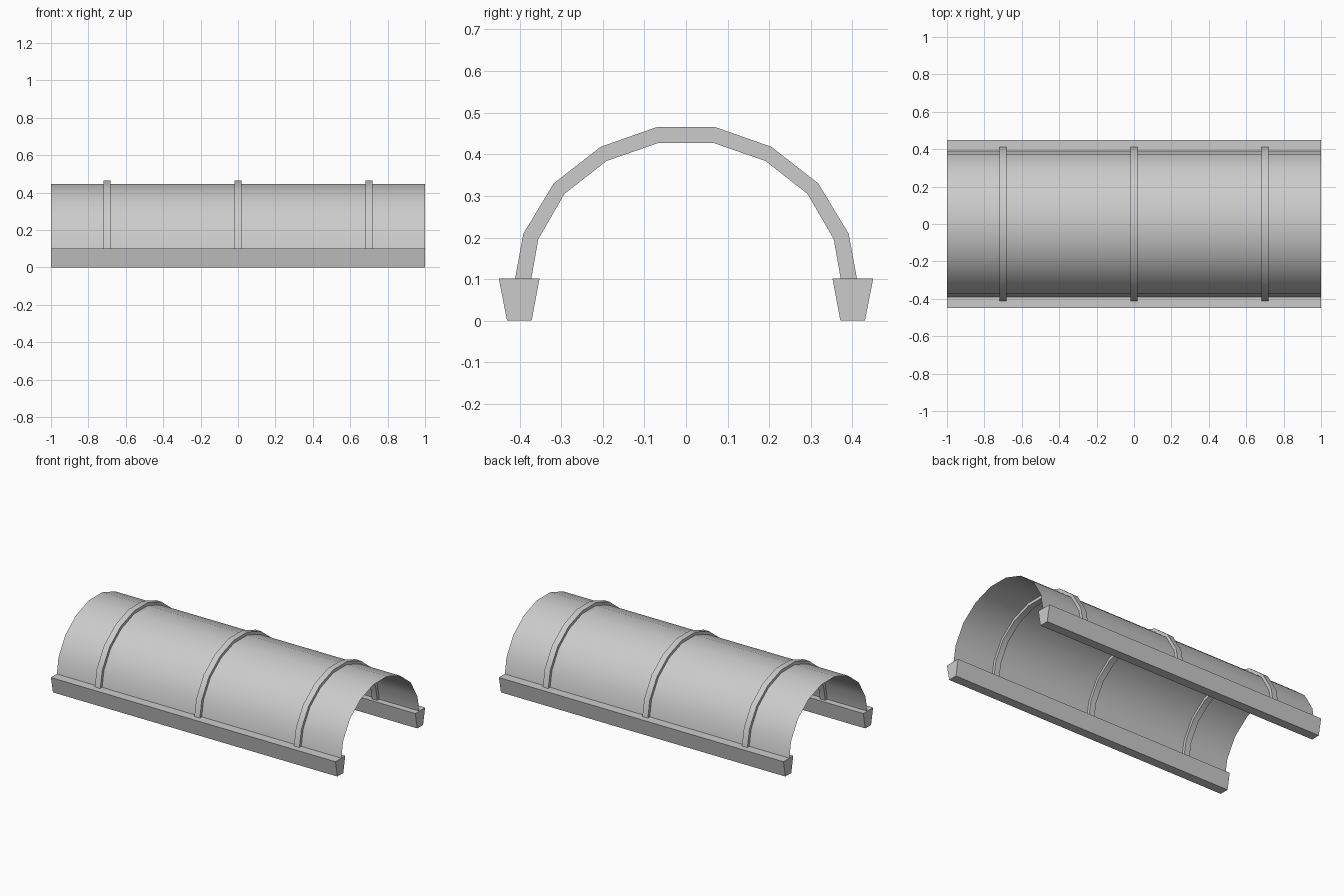
import bpy, bmesh, math

if "Cube" in bpy.data.objects:
    bpy.data.objects.remove(bpy.data.objects["Cube"])

def mirrored(half):
    """Complete an open (y, z) half profile across y = 0."""
    return half + [(-y, z) for y, z in reversed(half)]

OUTER = mirrored([(0.411, 0.10), (0.391, 0.209), (0.318, 0.33), (0.205, 0.418), (0.07, 0.4655)])
INNER = mirrored([(0.372, 0.10), (0.355, 0.196), (0.292, 0.305), (0.191, 0.384), (0.067, 0.427)])
MIDDLE = [((a + c) / 2, (b + d) / 2) for (a, b), (c, d) in zip(OUTER, INNER)]

def make(name, bm):
    if len(bm.faces) != len(MIDDLE) - 1:
        bmesh.ops.recalc_face_normals(bm, faces=bm.faces)
    me = bpy.data.meshes.new(name)
    bm.to_mesh(me)
    bm.free()
    ob = bpy.data.objects.new(name, me)
    bpy.context.collection.objects.link(ob)
    bpy.ops.object.select_all(action='DESELECT')
    ob.select_set(True)
    bpy.context.view_layer.objects.active = ob
    bpy.ops.object.shade_smooth_by_angle(angle=math.radians(30))
    return ob

def sweep(name, loops, closed):
    """Bridge neighbouring sections; a closed section also gets end caps."""
    bm = bmesh.new()
    rows = [[bm.verts.new(p) for p in loop] for loop in loops]
    n = len(rows[0])
    for a, b in zip(rows, rows[1:]):
        for i in range(n if closed else n - 1):
            j = (i + 1) % n
            bm.faces.new((a[i], a[j], b[j], b[i]))
    if closed:
        bm.faces.new(rows[0])
        bm.faces.new(rows[-1])
    return make(name, bm)

# thin curved canopy
sweep("canopy_shell", [[(1, y, z), (-1, y, z)] for y, z in reversed(MIDDLE)], False)

# three hoops wrapped through the shell
W = 0.019
for label, x in (("left", -0.7), ("middle", 0), ("right", 0.7)):
    sweep(label + "_rib",
          [[(x - W, *o), (x + W, *o), (x + W, *i), (x - W, *i)]
           for o, i in zip(OUTER, INNER)], True)

# tapered side rails
RAIL = [(0.45, 0.102), (0.352, 0.102), (0.371, 0), (0.43, 0)]
for label, s in (("front", -1), ("back", 1)):
    sweep(label + "_rail", [[(x, s * y, z) for y, z in RAIL] for x in (-1, 1)], True)
